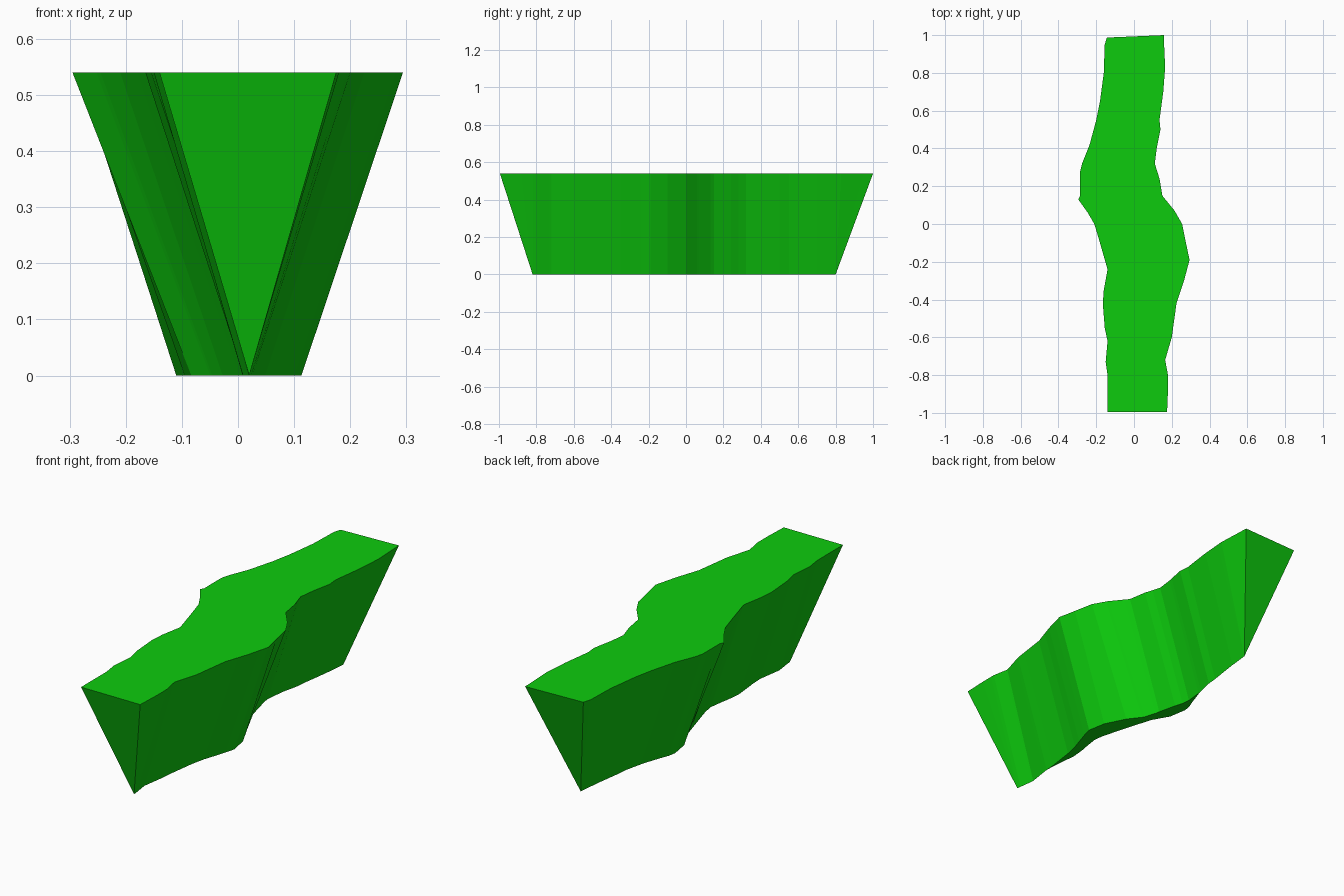
import bpy, bmesh, math

cube = bpy.data.objects.get("Cube")
if cube:
    bpy.data.objects.remove(cube, do_unlink=True)

HEIGHT = 0.54
INSET = 0.175                     # how far the walls lean in at the base
FRONT, BACK = -0.995, 0.987       # ends of the top face
BASE_FRONT, BASE_BACK = -0.82, 0.8

# Winding top edges as (y, x) points
right_edge = [(-1, .175), (-.88, .18), (-.8, .18), (-.72, .165), (-.6, .2),
              (-.42, .225), (-.3, .265), (-.19, .294), (-.1, .275), (0, .255),
              (.07, .215), (.15, .15), (.24, .135), (.32, .11), (.4, .12),
              (.5, .14), (.55, .135), (.7, .155), (.83, .165), (1, .157)]
left_edge = [(-1, -.14), (-.8, -.14), (-.73, -.15), (-.62, -.14),
             (-.55, -.155), (-.42, -.165), (-.35, -.16), (-.24, -.14),
             (-.1, -.18), (0, -.21), (.06, -.245), (.13, -.295), (.15, -.285),
             (.28, -.285), (.32, -.275), (.42, -.235), (.55, -.2), (.65, -.18),
             (.8, -.16), (.95, -.155), (1, -.14)]


def sample(edge, y):
    """Read the x position of an edge at the given y."""
    for (start, a), (end, b) in zip(edge, edge[1:]):
        if y <= end:
            return a + (b - a) * (y - start) / (end - start)
    return edge[-1][1]


def inset_x(edge, y, side):
    """Offset an edge inward by a constant distance."""
    steps = 30
    reach = []
    for i in range(-steps, steps + 1):
        shift = INSET * i / steps
        near = max(-1, min(1, y + shift))
        reach.append(side * sample(edge, near)
                     - math.sqrt(max(0, INSET ** 2 - shift ** 2)))
    return side * min(reach)


# Cross-sections from front to back, each with a top pair and a base pair
stations = sorted({max(FRONT, min(BACK, y)) for y, x in right_edge + left_edge}
                  | {BASE_FRONT, BASE_BACK})
bm = bmesh.new()
rows = []
for y in stations:
    base_y = max(BASE_FRONT, min(BASE_BACK, y))
    base_l = inset_x(left_edge, base_y, -1)
    base_r = inset_x(right_edge, base_y, 1)
    if base_l > base_r:           # walls meet in a keel
        base_l = base_r = (base_l + base_r) / 2
    tip_y = 1 if y == BACK else y
    rows.append([bm.verts.new(p) for p in (
        (sample(left_edge, y), y, HEIGHT),
        (sample(right_edge, y), tip_y, HEIGHT),
        (base_r, base_y, 0),
        (base_l, base_y, 0))])

# Top, walls and base between sections, then the two end faces
for a, b in zip(rows, rows[1:]):
    for i in range(4):
        j = (i + 1) % 4
        bm.faces.new((a[i], a[j], b[j], b[i]))
bm.faces.new(rows[0][::-1])
bm.faces.new(rows[-1])

bmesh.ops.remove_doubles(bm, verts=bm.verts[:], dist=0.0005)
bmesh.ops.dissolve_degenerate(bm, edges=bm.edges[:], dist=0.0005)
bmesh.ops.recalc_face_normals(bm, faces=bm.faces[:])

mesh = bpy.data.meshes.new("winding_wedge")
bm.to_mesh(mesh)
bm.free()
wedge = bpy.data.objects.new("winding_wedge", mesh)
bpy.context.collection.objects.link(wedge)

# Single flat green
green = bpy.data.materials.new("bright_green")
green.use_nodes = True
colour = (0.004, 0.6, 0.004, 1)
green.diffuse_color = colour
green.node_tree.nodes["Principled BSDF"].inputs["Base Color"].default_value = colour
mesh.materials.append(green)
